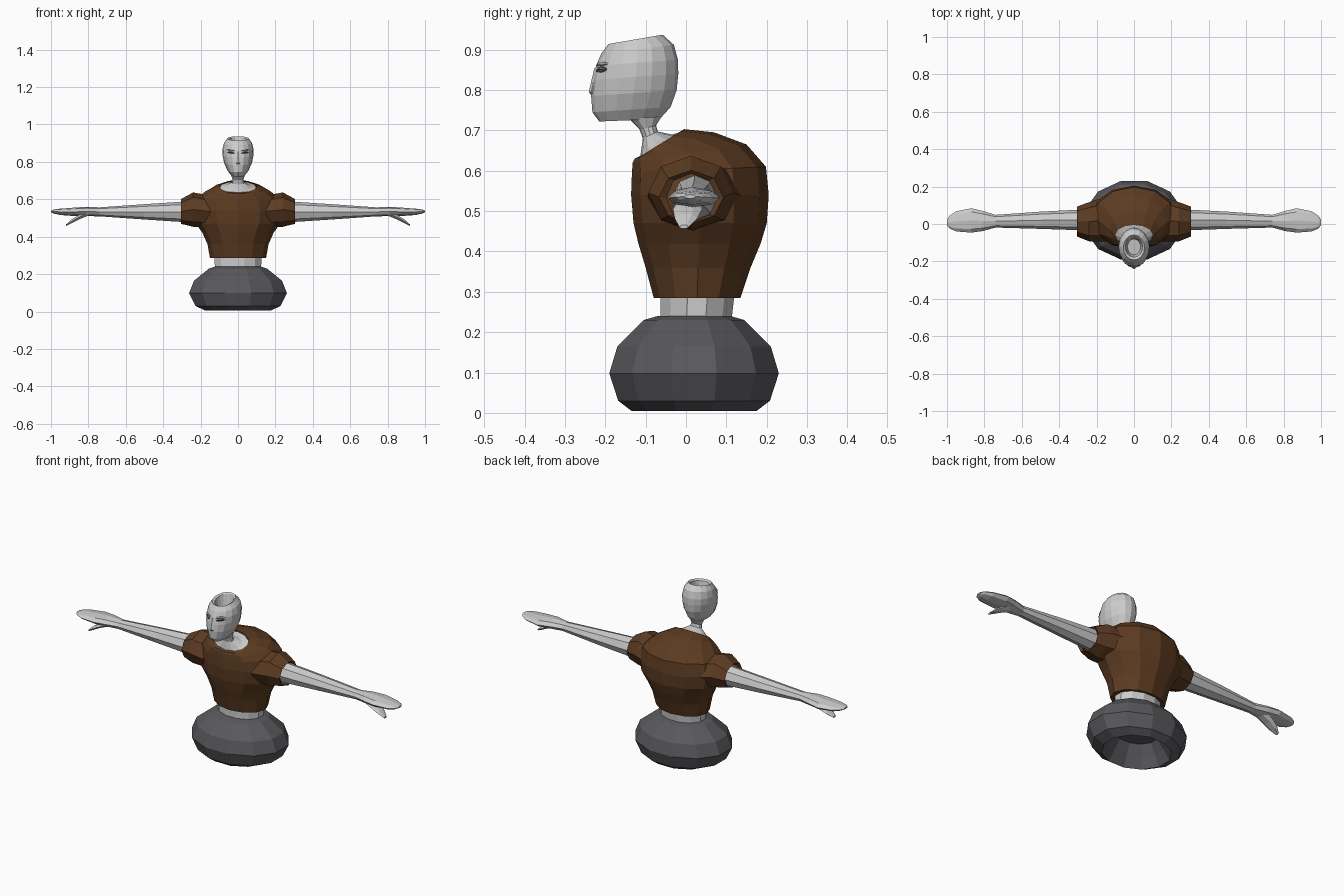
import bpy, bmesh
from math import sin, cos, pi
from mathutils import Vector


def material(name, colour):
    m = bpy.data.materials.new(name)
    m.diffuse_color = (*colour, 1)
    return m


def loft(name, rings, n, phase=0.0, caps=(True, True), mat=None, mirror=False):
    """Skin a list of rings, each given as centre, axis u, axis v."""
    bm = bmesh.new()
    loops = []
    for c, u, v in rings:
        angles = [2 * pi * i / n + phase for i in range(n)]
        loops.append([bm.verts.new(c + u * cos(a) + v * sin(a)) for a in angles])
    for a, b in zip(loops, loops[1:]):
        for i in range(n):
            j = (i + 1) % n
            bm.faces.new((a[i], a[j], b[j], b[i]))
    if caps[0]:
        bm.faces.new(loops[0])
    if caps[1]:
        bm.faces.new(loops[-1])
    bmesh.ops.recalc_face_normals(bm, faces=bm.faces)
    mesh = bpy.data.meshes.new(name)
    bm.to_mesh(mesh)
    bm.free()
    ob = bpy.data.objects.new(name, mesh)
    bpy.context.collection.objects.link(ob)
    if mat:
        mesh.materials.append(mat)
    if mirror:
        ob.modifiers.new("Mirror", 'MIRROR').use_mirror_merge = False
    return ob


def upright(rows):
    """Rows: front y, front z, back y, back z, half width."""
    out = []
    for fy, fz, by, bz, w in rows:
        f, b = Vector((0, fy, fz)), Vector((0, by, bz))
        out.append(((f + b) / 2, (f - b) / 2, Vector((w, 0, 0))))
    return out


def sideways(rows):
    """Rows: x, y, z, y radius, z radius."""
    return [(Vector((x, y, z)), Vector((0, ry, 0)), Vector((0, 0, rz)))
            for x, y, z, ry, rz in rows]


brown = material("brown_cloth", (0.11, 0.045, 0.016))
dark = material("dark_grey", (0.1, 0.1, 0.11))

# Bulging base with a hollow underside (flat side of the 12-gon faces front)
k = 1 / cos(pi / 12)
base = []
for z, r, w in [(0.11, 0.09, 0.11), (0.06, 0.12, 0.145), (0.005, 0.155, 0.175),
                (0.03, 0.188, 0.228), (0.098, 0.21, 0.262), (0.165, 0.19, 0.235),
                (0.23, 0.125, 0.155), (0.24, 0.09, 0.125)]:
    base.append((Vector((0, 0.02, z)), Vector((0, -r * k, 0)), Vector((w * k, 0, 0))))
loft("base", base, 12, pi / 12, mat=dark)

# Waist between base and shirt
loft("waist", upright([(-0.066, 0.22, 0.115, 0.22, 0.128),
                       (-0.066, 0.31, 0.125, 0.31, 0.13)]), 12, pi / 12)

# Shirt body with a hunched back and a sloping neckline
loft("shirt_body", upright([
    (-0.08, 0.285, 0.135, 0.285, 0.150),
    (-0.10, 0.36, 0.160, 0.36, 0.163),
    (-0.118, 0.42, 0.185, 0.42, 0.190),
    (-0.13, 0.47, 0.200, 0.47, 0.225),
    (-0.136, 0.54, 0.205, 0.54, 0.235),
    (-0.134, 0.595, 0.198, 0.61, 0.220),
    (-0.132, 0.62, 0.150, 0.665, 0.175),
    (-0.127, 0.63, 0.070, 0.695, 0.130),
    (-0.113, 0.636, -0.005, 0.703, 0.100)]), 12,
    caps=(True, False), mat=brown)

# Sleeves, turned in at the cuff
loft("sleeve", sideways([
    (0.15, 0.025, 0.535, 0.120, 0.085),
    (0.24, 0.012, 0.545, 0.105, 0.092),
    (0.305, 0.013, 0.535, 0.080, 0.066),
    (0.295, 0.013, 0.533, 0.062, 0.060)]), 8, caps=(True, False),
    mat=brown, mirror=True)

# Arm tapering to a mitten-shaped hand
loft("arm", sideways([
    (0.27, 0.022, 0.533, 0.056, 0.056),
    (0.50, 0.020, 0.533, 0.046, 0.041),
    (0.74, 0.015, 0.533, 0.034, 0.024),
    (0.81, 0.016, 0.535, 0.054, 0.025),
    (0.87, 0.019, 0.533, 0.065, 0.023),
    (0.95, 0.014, 0.533, 0.054, 0.017),
    (0.985, 0.010, 0.535, 0.035, 0.011),
    (1.0, 0.010, 0.536, 0.015, 0.005)]), 8, mirror=True)

# Thumb drooping under the hand
loft("thumb", sideways([
    (0.79, 0.008, 0.527, 0.030, 0.012),
    (0.85, 0.004, 0.505, 0.036, 0.014),
    (0.89, 0.000, 0.482, 0.028, 0.012),
    (0.92, -0.005, 0.461, 0.012, 0.005)]), 6, mirror=True)

# Neck flaring into the neckline
loft("neck", upright([
    (-0.114, 0.628, -0.004, 0.697, 0.100),
    (-0.112, 0.645, -0.035, 0.690, 0.070),
    (-0.107, 0.680, -0.070, 0.697, 0.034),
    (-0.115, 0.702, -0.074, 0.712, 0.029),
    (-0.140, 0.728, -0.060, 0.735, 0.038)]), 12)

# Head with an open, hollow crown
loft("head", upright([
    (-0.215, 0.722, -0.065, 0.728, 0.034),
    (-0.232, 0.745, -0.038, 0.758, 0.055),
    (-0.235, 0.785, -0.023, 0.800, 0.074),
    (-0.231, 0.825, -0.019, 0.840, 0.082),
    (-0.223, 0.860, -0.020, 0.875, 0.083),
    (-0.210, 0.890, -0.030, 0.912, 0.075),
    (-0.192, 0.914, -0.058, 0.937, 0.057),
    (-0.178, 0.908, -0.065, 0.930, 0.046),
    (-0.165, 0.860, -0.080, 0.870, 0.035)]), 16)

# Nose ridge
loft("nose", upright([
    (-0.233, 0.785, -0.215, 0.785, 0.010),
    (-0.241, 0.795, -0.215, 0.795, 0.012),
    (-0.227, 0.855, -0.210, 0.855, 0.006)]), 6)

# Eyes and brow ridges, angled round the face
for name, z, y, h, col in [("eye", 0.850, -0.212, 0.008, dark),
                           ("brow", 0.864, -0.211, 0.005, None)]:
    loft(name, sideways([
        (0.018, y - 0.008, z - 0.003, 0.004, 0.002),
        (0.032, y - 0.003, z, 0.006, h),
        (0.046, y + 0.004, z + 0.001, 0.006, h),
        (0.058, y + 0.016, z + 0.001, 0.004, 0.002)]), 6, mat=col, mirror=True)
